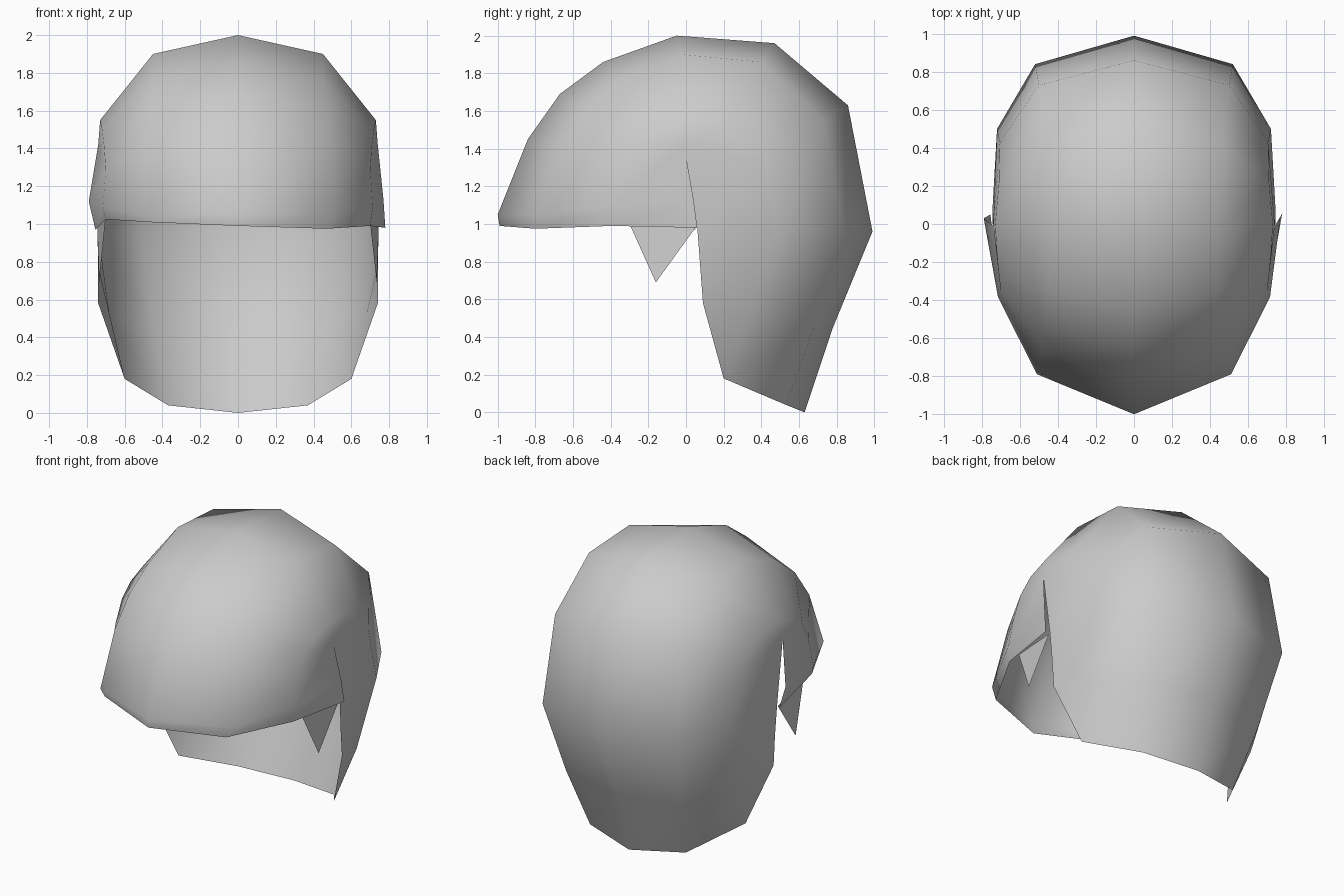
import bpy, bmesh

cube = bpy.data.objects.get("Cube")
if cube:
    bpy.data.objects.remove(cube)

grey = bpy.data.materials.new("soft_grey")
grey.use_nodes = True
GREY = (0.6, 0.6, 0.6, 1)
grey.diffuse_color = GREY
grey.node_tree.nodes["Principled BSDF"].inputs["Base Color"].default_value = GREY


def make_object(name, bm):
    mesh = bpy.data.meshes.new(name)
    bm.to_mesh(mesh)
    bm.free()
    mesh.materials.append(grey)
    mesh.shade_smooth()
    ob = bpy.data.objects.new(name, mesh)
    bpy.context.collection.objects.link(ob)
    return ob


# Ribs running from the brim over the crown to the nape
centre = [(0, -.99, .99), (0, -1, 1.05), (0, -.84, 1.45), (0, -.67, 1.69),
          (0, -.44, 1.86), (0, -.05, 2), (0, .47, 1.96), (0, .86, 1.63),
          (0, .99, .96), (0, .78, .45), (0, .63, 0)]
inner = [(.47, -.80, .975), (.51, -.79, 1.05), (.49, -.66, 1.42), (.47, -.53, 1.62),
         (.45, -.35, 1.77), (.45, -.02, 1.9), (.47, .40, 1.86), (.50, .73, 1.55),
         (.52, .84, .96), (.45, .68, .45), (.37, .53, .04)]
outer = [(.70, -.39, .99), (.715, -.385, 1.09), (.70, -.35, 1.29), (.71, -.27, 1.42),
         (.72, -.16, 1.5), (.73, 0, 1.55), (.71, .22, 1.52), (.705, .43, 1.32),
         (.72, .5, .96), (.68, .34, .52), (.6, .2, .18)]
# The last rib folds around the top of the ear slit
apex = (.74, -.01, 1.42)
back_edge = [(.745, .06, .98), (.74, .075, .78), (.74, .09, .58)]
left_ear = [(.78, .06, .98), (.77, .04, 1.13)] + [apex] * 6 + back_edge
right_ear = [(.755, .05, .97), (.79, .03, 1.12)] + [apex] * 6 + back_edge


def mirrored(rib):
    # The brim sits slightly higher on this side
    return [(-x, y, z + (.035 if i == 0 else 0)) for i, (x, y, z) in enumerate(rib)]


right_ear_rib = [(-x, y, z) for x, y, z in right_ear]
ribs = [right_ear_rib, mirrored(outer), mirrored(inner), centre, inner, outer, left_ear]

# Main shell, lofted rib to rib
bm = bmesh.new()
cache = {}


def vert(rib, row):
    # Slit edges stay separate; only the repeated apex is shared
    key = (rib, ribs[rib][row])
    if key not in cache:
        cache[key] = bm.verts.new(ribs[rib][row])
    return cache[key]


for c in range(len(ribs) - 1):
    for r in range(len(centre) - 1):
        corners = [vert(c, r), vert(c + 1, r), vert(c + 1, r + 1), vert(c, r + 1)]
        bm.faces.new(list(dict.fromkeys(corners)))
make_object("shell", bm)

# Pointed sideburns hanging inside the brim
for name, side, lift in (("left_sideburn", 1, 0), ("right_sideburn", -1, .04)):
    bm = bmesh.new()
    points = [(.70, -.30, 1.0 + lift), (.735, -.16, .69), (.745, .05, .98)]
    vs = [bm.verts.new((side * x, y, z)) for x, y, z in points]
    bm.faces.new(vs if side > 0 else vs[::-1])
    make_object(name, bm)
